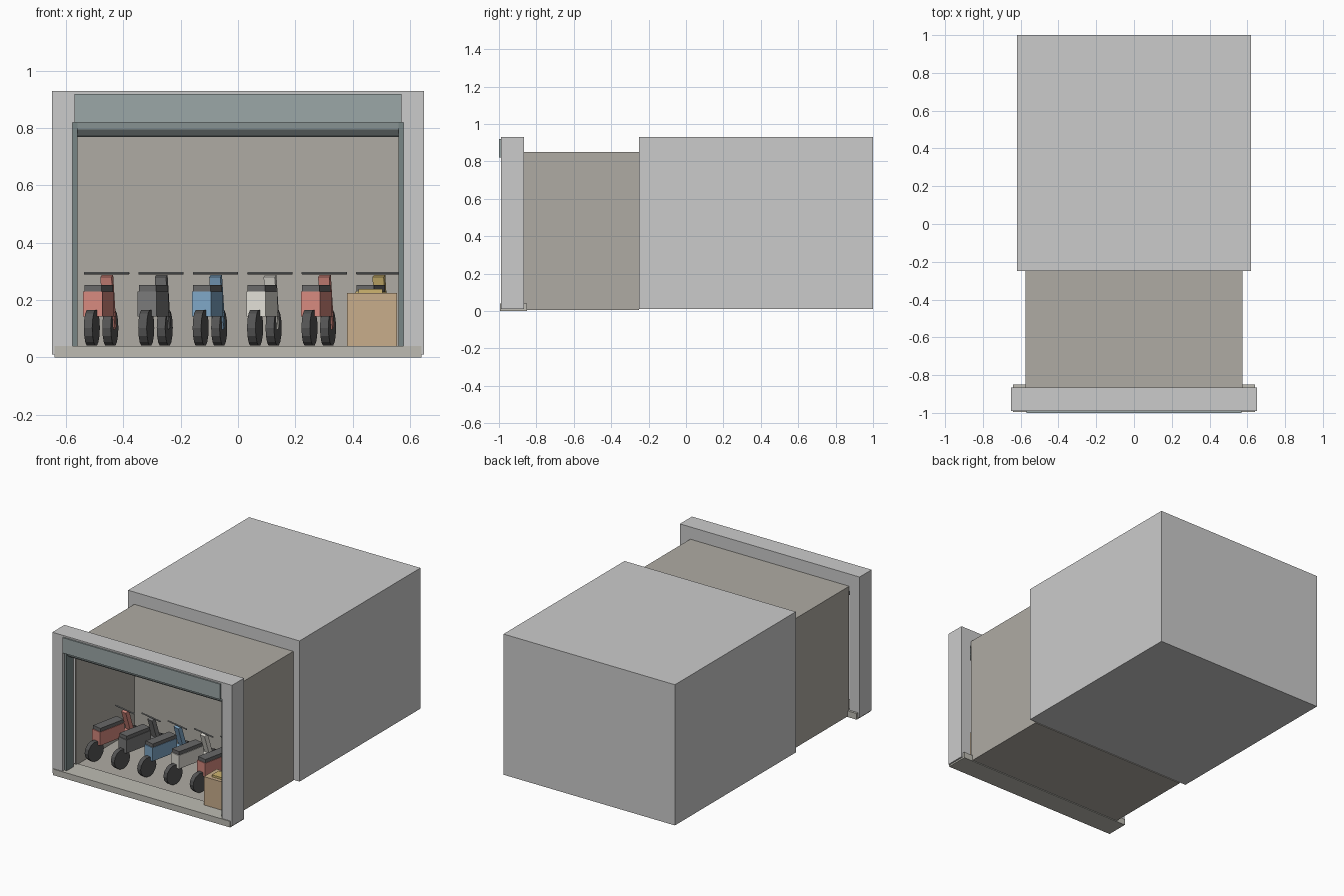
import bpy, bmesh, math
from mathutils import Matrix, Vector

if "Cube" in bpy.data.objects:
    bpy.data.objects.remove(bpy.data.objects["Cube"])


def mat(name, r, g, b):
    m = bpy.data.materials.new(name)
    m.diffuse_color = (r, g, b, 1)
    m.use_nodes = True
    m.node_tree.nodes["Principled BSDF"].inputs["Base Color"].default_value = m.diffuse_color
    return m


WALL = mat("wall_brown", .43, .41, .37)
STONE = mat("step_stone", .51, .50, .45)
TEAL = mat("sign_teal", .33, .39, .39)
DARK_TEAL = mat("track_teal", .19, .24, .24)
TYRE = mat("tyre_black", .09, .09, .09)
SEAT = mat("seat_black", .14, .14, .14)
STEEL = mat("bar_steel", .30, .31, .31)
CRATE = mat("crate_wood", .58, .42, .26)
GOLD = mat("gold", .62, .46, .16)
RED = mat("red", .67, .25, .21)
PAINT = [RED, mat("black", .19, .19, .19), mat("blue", .21, .38, .56),
         mat("cream", .75, .73, .67), RED, GOLD]


def finish(name, bm, material, matrix):
    me = bpy.data.meshes.new(name)
    bm.to_mesh(me)
    bm.free()
    ob = bpy.data.objects.new(name, me)
    bpy.context.collection.objects.link(ob)
    ob.matrix_world = matrix
    if material:
        me.materials.append(material)
    return ob


def box(name, lo, hi, material=None, matrix=Matrix()):
    lo, hi = Vector(lo), Vector(hi)
    bm = bmesh.new()
    bmesh.ops.create_cube(bm, size=1)
    bmesh.ops.scale(bm, verts=bm.verts, vec=hi - lo)
    bmesh.ops.translate(bm, verts=bm.verts, vec=(lo + hi) / 2)
    return finish(name, bm, material, matrix)


def rod_x(name, centre, radius, length, sides, material, matrix=Matrix()):
    """Cylinder lying along x."""
    bm = bmesh.new()
    bmesh.ops.create_cone(bm, cap_ends=True, segments=sides, radius1=radius,
                          radius2=radius, depth=length)
    turn = Matrix.Translation(centre) @ Matrix.Rotation(math.pi / 2, 4, 'Y')
    bmesh.ops.transform(bm, matrix=turn, verts=bm.verts)
    return finish(name, bm, material, matrix)


# Building mass behind the shop
box("building", (-.62, -.25, .01), (.62, 1, .93))

# Shop front frame, sign board, step, shutter
box("frame_lintel", (-.577, -.99, .82), (.577, -.865, .93))
for side, s in (("left", -1), ("right", 1)):
    x = sorted((s * .577, s * .65))
    box(f"frame_jamb_{side}", (x[0], -.99, .01), (x[1], -.865, .93))
    x = sorted((s * .56, s * .577))
    box(f"shutter_track_{side}", (x[0], -.97, .04), (x[1], -.90, .82), DARK_TEAL)
    x = sorted((s * .565, s * .575))
    box(f"room_wall_{side}", (x[0], -.865, .005), (x[1], -.25, .85), WALL)
box("sign_board", (-.57, -1, .82), (.57, -.985, .92), TEAL)
box("front_step", (-.64, -.995, 0), (.64, -.85, .04), STONE)
rod_x("shutter_roll", (0, -.92, .82), .05, 1.12, 12, TEAL)

# Room shell, open at the front
box("room_floor", (-.565, -.865, .005), (.565, -.25, .036), WALL)
box("room_ceiling", (-.565, -.865, .84), (.565, -.25, .85), WALL)
box("room_back_wall", (-.565, -.26, .036), (.565, -.25, .84), WALL)


def scooter(i, paint):
    m = Matrix.Translation((-.478 + .19 * i, -.605, 0)) @ Matrix.Rotation(-.21, 4, 'Z')
    n = f"scooter_{i + 1}_"
    for end, y in (("rear", -.155), ("front", .155)):
        rod_x(n + end + "_wheel", (0, y, .103), .064, .03, 14, TYRE, m)
    box(n + "body", (-.034, -.14, .142), (.034, .06, .23), paint, m)
    box(n + "seat", (-.031, -.135, .23), (.031, .055, .253), SEAT, m)
    box(n + "footboard", (-.025, .05, .142), (.025, .13, .158), paint, m)
    # leaning steering column
    lean = m @ Matrix.Translation((0, .122, .193)) @ Matrix.Rotation(.29, 4, 'X')
    box(n + "column", (-.02, -.014, -.095), (.02, .014, .095), paint, lean)
    rod_x(n + "handlebar", (0, .093, .294), .0045, .16, 8, STEEL, m)


for i, paint in enumerate(PAINT):
    scooter(i, paint)

# Crate with a small box on top
box("crate", (.38, -.895, .04), (.555, -.765, .225), CRATE)
box("crate_top_box", (.42, -.87, .225), (.505, -.80, .238), GOLD)
